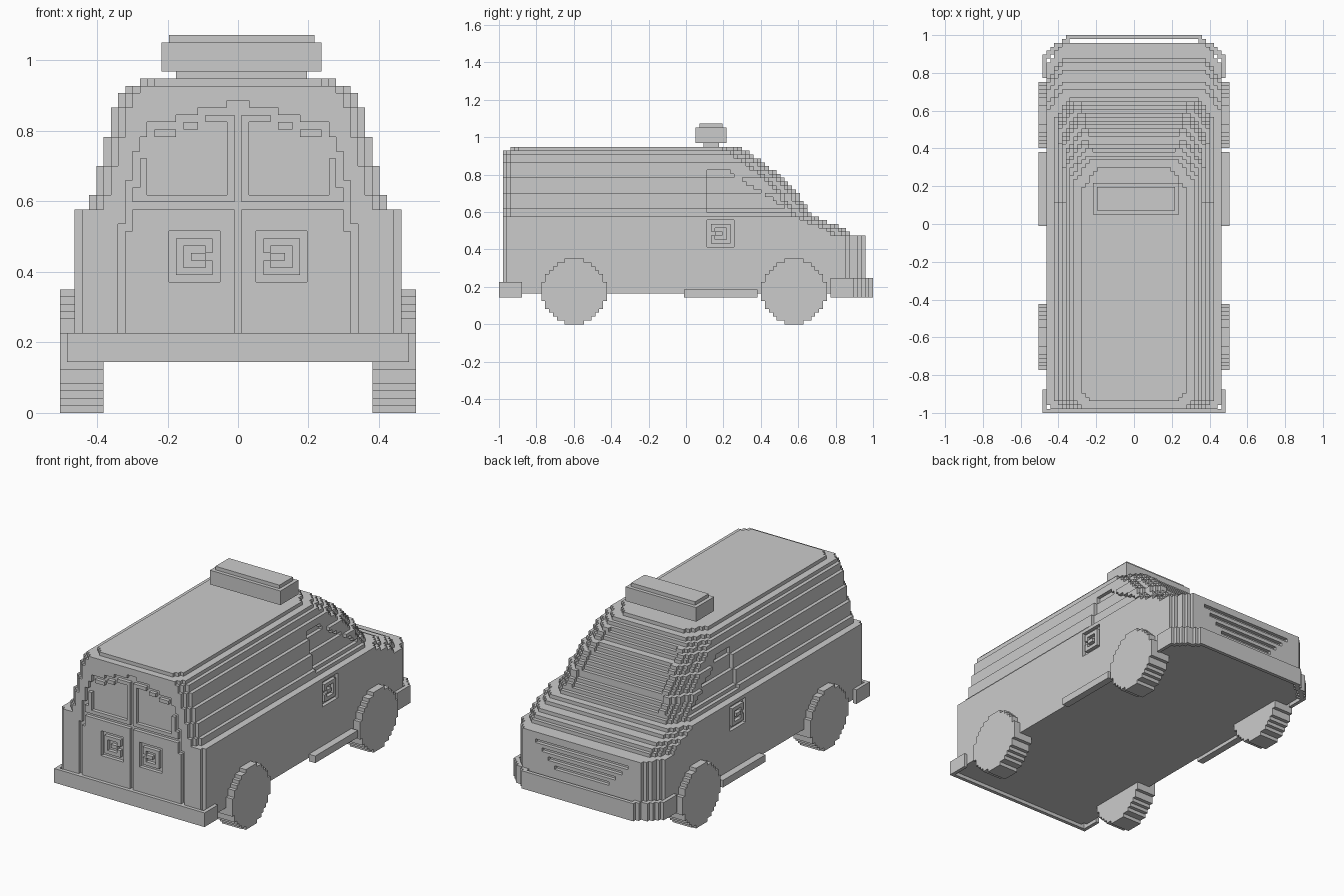
import bpy
import bmesh
from mathutils import Vector

cube = bpy.data.objects.get("Cube")
if cube:
    bpy.data.objects.remove(cube, do_unlink=True)

U = 2 / 97  # edge of one building block

grey = bpy.data.materials.new("plain grey")
grey.use_nodes = True
grey.diffuse_color = (0.6, 0.6, 0.6, 1)
grey.node_tree.nodes["Principled BSDF"].inputs["Base Color"].default_value = (0.6, 0.6, 0.6, 1)


def build(name, xs, ys, zs, inside):
    """Skin every block for which inside(x, y, z) holds, then merge flat areas."""
    cells = {(x, y, z) for x in xs for y in ys for z in zs if inside(x, y, z)}
    bm = bmesh.new()
    verts = {}

    def corner(c):
        c = tuple(c)
        if c not in verts:
            verts[c] = bm.verts.new(((c[0] - 0.5) * U, (c[1] - 48.5) * U, c[2] * U))
        return verts[c]

    for cell in cells:
        for axis in range(3):
            for side in (0, 1):
                near = list(cell)
                near[axis] += 2 * side - 1
                if tuple(near) in cells:
                    continue
                a, b = (axis + 1) % 3, (axis + 2) % 3
                ring = []
                for da, db in ((0, 0), (1, 0), (1, 1), (0, 1)):
                    p = list(cell)
                    p[axis] += side
                    p[a] += da
                    p[b] += db
                    ring.append(corner(p))
                bm.faces.new(ring if side else ring[::-1])
    bmesh.ops.dissolve_limit(bm, angle_limit=0.01, verts=bm.verts[:], edges=bm.edges[:])
    mesh = bpy.data.meshes.new(name)
    bm.to_mesh(mesh)
    bm.free()
    mesh.materials.append(grey)
    ob = bpy.data.objects.new(name, mesh)
    bpy.context.collection.objects.link(ob)
    return ob


def step(value, table):
    """First entry whose limit is not exceeded."""
    for limit, result in table:
        if value <= limit:
            return result
    return -1


# Body section: half width for each height
WIDTHS = ((27, 22), (29, 20), (33, 19), (37, 18), (41, 17), (43, 16), (44, 15), (45, 13))
# Nose, bonnet and windscreen slope: height against foremost y
SLOPE = ((0.0, 0.955), (0.47, 0.955), (0.485, 0.87), (0.505, 0.85), (0.526, 0.81),
         (0.546, 0.76), (0.567, 0.71), (0.587, 0.67), (0.63, 0.64), (0.70, 0.60),
         (0.74, 0.565), (0.80, 0.50), (0.86, 0.42), (0.90, 0.355), (0.94, 0.305))
CHAMFER = (4, 3, 2, 2, 1)
# Arched top of the rear doors against distance from the middle
ARCH = ((1, 42), (5, 41), (8, 40), (12, 39), (13, 37), (14, 35), (15, 31), (16, 25))


def front_row(z):
    h = (z + 0.5) * U
    for (h0, y0), (h1, y1) in zip(SLOPE, SLOPE[1:]):
        if h <= h1:
            return round(48.5 + (y0 + (y1 - y0) * (h - h0) / (h1 - h0)) / U) - 1
    return round(48.5 + SLOPE[-1][1] / U) - 1


FRONT = [front_row(z) for z in range(46)]


def in_door(x, z):
    return 11 <= z <= step(x, ARCH)


def handle_pocket(a, b):
    """Square recess holding a hooked grip."""
    r = max(abs(a), abs(b))
    return r == 3 or (r == 1 and not (a == -1 and b == 0)) or (a == -2 and b == 0)


def rear_recess(x, z):
    if not in_door(x, z):
        return False
    seam = not (in_door(x + 1, z) and in_door(x, z + 1) and in_door(x + 1, z + 1))
    split = x == 0 or z == 28
    glass = 2 <= x <= 12 and 30 <= z <= 39 - max(0, x - 3) // 3
    pocket = 3 <= x <= 9 and 18 <= z <= 24 and handle_pocket(x - 6, z - 21)
    return seam or split or glass or pocket


def side_recess(y, z):
    window = 29 <= z <= 39 and 54 <= y <= 75 - (z - 29) * 1.6
    pocket = 54 <= y <= 60 and 20 <= z <= 26 and handle_pocket(y - 57, z - 23)
    return window or pocket


def in_body(x, y, z):
    x = abs(x)
    rear = 3 if z == 45 else 1
    ahead, behind = FRONT[z] - y, y - rear
    if ahead < 0 or behind < 0:
        return False
    wide = step(z, WIDTHS)
    half = wide
    if ahead < len(CHAMFER):
        half -= CHAMFER[ahead]
    round_rear = 2 if z >= 28 else 1
    half -= max(0, round_rear - behind)
    if side_recess(y, z):
        half = min(half, wide - 1)
    if x > half:
        return False
    if behind == 0 and z < 45 and rear_recess(x, z):
        return False
    if ahead == 0:
        # Windscreen sits one block behind its pillars
        if 30 <= z <= 42 and x <= wide - 6:
            return False
        # Nose grille slots, shorter toward the bumper
        if z in (14, 16, 18, 20) and x <= z - 6:
            return False
    return True


build("van_body", range(-22, 23), range(1, 96), range(8, 46), in_body)


# Bumpers wrap around the body as thin shells
def shell(outline):
    def inside(x, y, z):
        return outline(x, y) and not all(
            outline(x + dx, y + dy) for dx in (-1, 0, 1) for dy in (-1, 0, 1))
    return inside


def front_outline(x, y):
    d = 96 - y
    return d >= 0 and abs(x) <= (17, 18, 20, 21, 22, 23)[min(d, 5)]


build("front_bumper", range(-23, 24), range(86, 97), range(7, 12), shell(front_outline))
build("rear_bumper", range(-23, 24), range(0, 6), range(7, 11),
      shell(lambda x, y: abs(x) <= 23 and y >= 0))

# Wheels and side steps on both sides
for side, xs in (("left", range(19, 25)), ("right", range(-24, -18))):
    for end, mid in (("rear", 19), ("front", 76)):
        build(f"{side}_{end}_wheel", xs, range(mid - 8, mid + 9), range(17),
              lambda x, y, z: (y - mid) ** 2 + (z - 8) ** 2 <= 70)
    build(f"{side}_side_step", xs, range(48, 67), range(7, 9),
          lambda x, y, z: abs(x) >= 23)

# Roof light in three stacked tiers
build("light_base", range(-8, 10), range(53, 57), range(46, 47), lambda *c: True)
build("light_bar", range(-10, 12), range(51, 59), range(47, 51), lambda *c: True)
build("light_cap", range(-9, 11), range(52, 58), range(51, 52), lambda *c: True)
